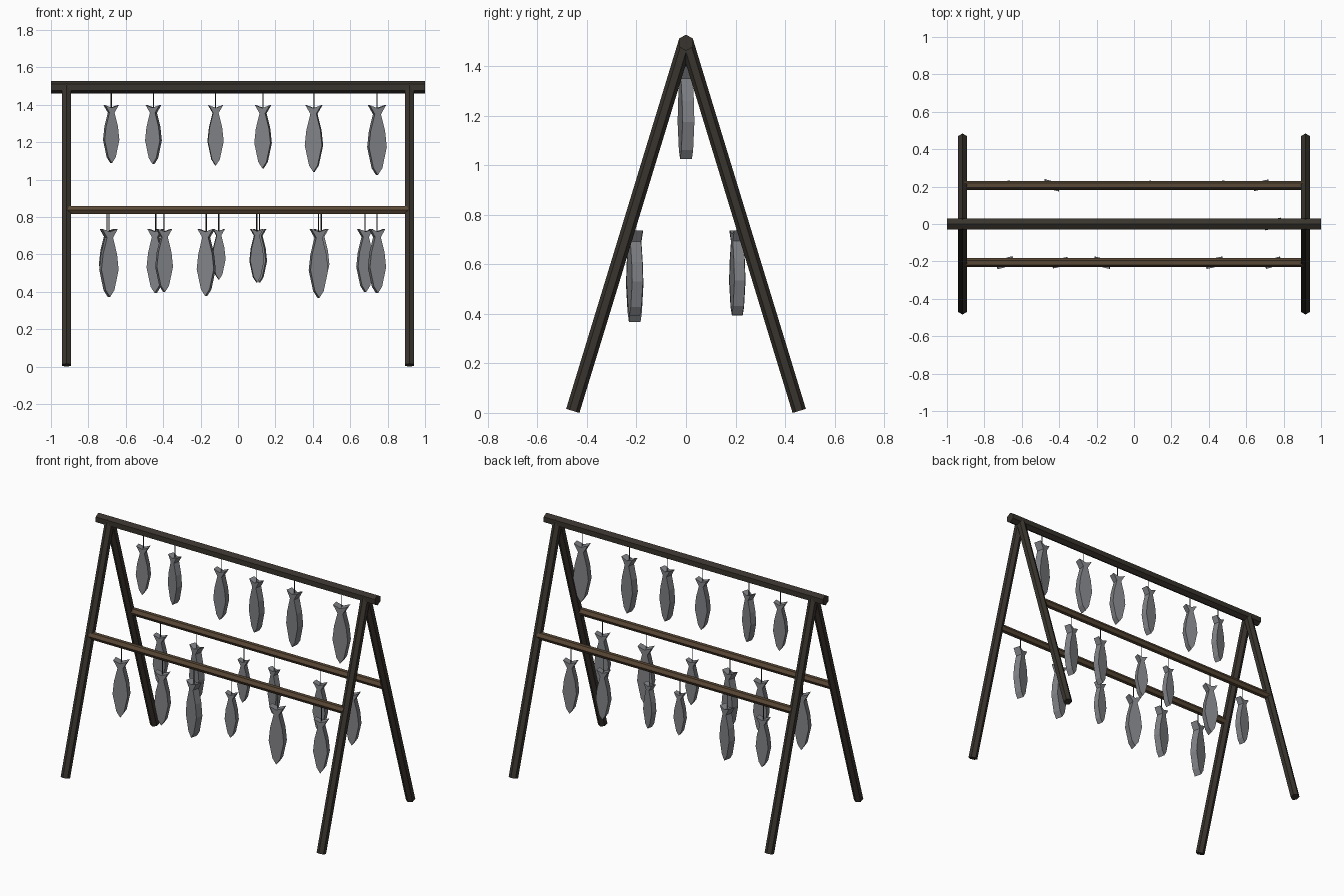
import bpy, bmesh, math
from mathutils import Vector, Matrix

if "Cube" in bpy.data.objects:
    bpy.data.objects.remove(bpy.data.objects["Cube"])


def material(name, rgb):
    m = bpy.data.materials.new(name)
    m.diffuse_color = (*rgb, 1)
    m.use_nodes = True
    m.node_tree.nodes["Principled BSDF"].inputs["Base Color"].default_value = m.diffuse_color
    return m


DARK = material("dark_wood", (0.04, 0.033, 0.026))
BROWN = material("brown_wood", (0.10, 0.065, 0.036))
FISH = material("dried_fish", (0.22, 0.225, 0.24))
CORD = material("cord", (0.04, 0.04, 0.04))


def finish(bm, name, mat):
    bmesh.ops.recalc_face_normals(bm, faces=bm.faces)
    me = bpy.data.meshes.new(name)
    bm.to_mesh(me)
    bm.free()
    me.materials.append(mat)
    ob = bpy.data.objects.new(name, me)
    bpy.context.collection.objects.link(ob)
    return ob


def bar(name, p0, p1, r, corner, mat, sides=6):
    """Straight prism from p0 to p1 with one edge facing the corner direction."""
    p0, p1 = Vector(p0), Vector(p1)
    d = (p1 - p0).normalized()
    v = d.cross(Vector(corner)).normalized()
    u = v.cross(d)
    bm = bmesh.new()
    angles = [2 * math.pi * i / sides for i in range(sides)]
    a, b = [[bm.verts.new(p + r * (math.cos(t) * u + math.sin(t) * v)) for t in angles]
            for p in (p0, p1)]
    bm.faces.new(a)
    bm.faces.new(b)
    for i in range(sides):
        j = (i + 1) % sides
        bm.faces.new((a[i], a[j], b[j], b[i]))
    return finish(bm, name, mat)


# Half outline of a fish hanging by its tail: (half width, depth), per unit length
HALF = [(0.12, 0.0), (0.045, 0.13), (0.105, 0.37), (0.13, 0.6), (0.065, 0.9)]
OUTLINE = [(0, 0.045)] + HALF + [(0, 1.0)] + [(-x, z) for x, z in reversed(HALF)]


def fish(name, x, y, top, bottom, angle):
    length = top - bottom
    bm = bmesh.new()
    t = 0.065 * length
    f = bm.faces.new([bm.verts.new((px * length, -t, -pz * length)) for px, pz in OUTLINE])
    ext = bmesh.ops.extrude_face_region(bm, geom=[f], use_keep_orig=True)
    bmesh.ops.translate(bm, vec=(0, 2 * t, 0),
                        verts=[g for g in ext["geom"] if isinstance(g, bmesh.types.BMVert)])
    bm.transform(Matrix.Translation((x, y, top)) @ Matrix.Rotation(math.radians(angle), 4, 'Z'))
    finish(bm, name, FISH)


# Frame: ridge pole, splayed legs and side rails
bar("ridge_pole", (-1, 0, 1.494), (1, 0, 1.494), 0.033, (0, 0, 1), DARK)
for sy, side in ((-1, "front"), (1, "back")):
    for sx, end in ((-1, "left"), (1, "right")):
        bar(f"{side}_{end}_leg", (sx * 0.917, sy * 0.457, 0.008), (sx * 0.917, 0, 1.505),
            0.028, (0, 1, 0), DARK)
    bar(f"{side}_rail", (-0.91, sy * 0.207, 0.837), (0.91, sy * 0.207, 0.837),
        0.024, (0, 1, 0), BROWN)

# Rows of fish: (x, lowest z, turn in degrees)
ROWS = {
    "ridge": (0, 1.398, 1.48, [(-0.678, 1.088, 13), (-0.452, 1.083, -15), (-0.12, 1.075, 5),
                               (0.134, 1.06, -10), (0.406, 1.04, -8), (0.743, 1.024, 12)]),
    "front": (-0.207, 0.737, 0.83, [(-0.69, 0.372, 15), (-0.395, 0.398, 12), (-0.17, 0.377, -13),
                                    (0.10, 0.45, 8), (0.43, 0.367, 12), (0.743, 0.393, 15)]),
    "back": (0.207, 0.737, 0.83, [(-0.70, 0.42, 8), (-0.44, 0.393, -15), (-0.103, 0.465, 6),
                                  (0.115, 0.45, -12), (0.445, 0.42, 8), (0.68, 0.398, 13)]),
}
for row, (y, top, hang, items) in ROWS.items():
    for i, (x, low, angle) in enumerate(items, 1):
        fish(f"{row}_fish_{i}", x, y, top, low, angle)
        bar(f"{row}_cord_{i}", (x, y, top - 0.03), (x, y, hang), 0.003, (1, 0, 0), CORD, 4)
